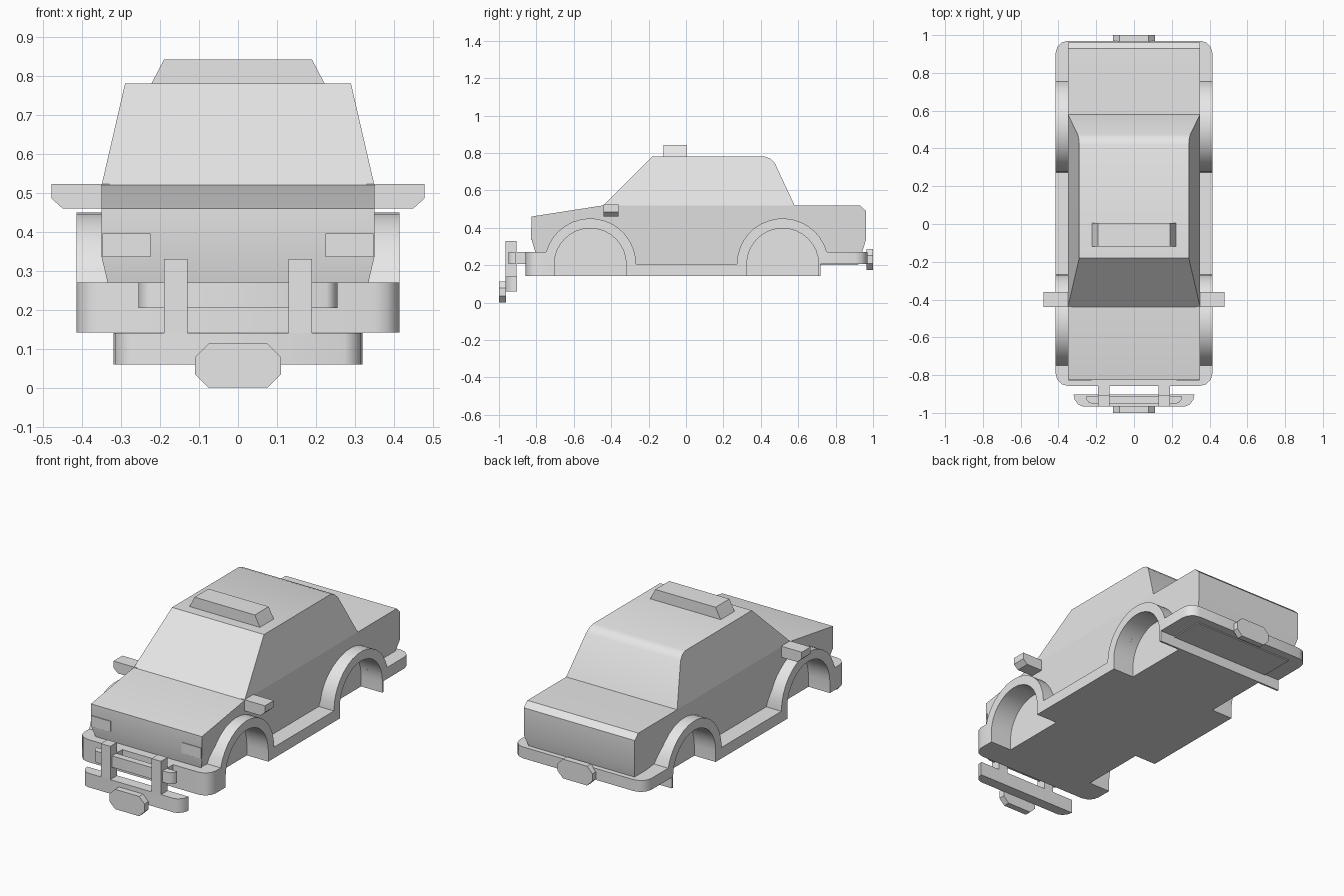
import bpy, bmesh, math

if "Cube" in bpy.data.objects:
    bpy.data.objects.remove(bpy.data.objects["Cube"])

grey = bpy.data.materials.new("light_grey")
grey.diffuse_color = (0.8, 0.8, 0.8, 1)
grey.use_nodes = True
grey.node_tree.nodes["Principled BSDF"].inputs["Base Color"].default_value = grey.diffuse_color


def finish(bm, name):
    """Turn a bmesh into a named object in the single colour."""
    bmesh.ops.recalc_face_normals(bm, faces=bm.faces)
    me = bpy.data.meshes.new(name)
    bm.to_mesh(me)
    bm.free()
    me.materials.append(grey)
    ob = bpy.data.objects.new(name, me)
    bpy.context.collection.objects.link(ob)
    return ob


def extrude(points, lo, hi, place):
    """Prism from a 2D profile; place(a, b, t) maps it into space."""
    bm = bmesh.new()
    ends = [[bm.verts.new(place(a, b, t)) for a, b in points] for t in (lo, hi)]
    bm.faces.new(ends[0])
    bm.faces.new(ends[1][::-1])
    n = len(points)
    for i in range(n):
        j = (i + 1) % n
        bm.faces.new((ends[0][i], ends[1][i], ends[1][j], ends[0][j]))
    return bm


def side(a, b, t):      # profile in y, z extruded along x
    return (t, a, b)


def front(a, b, t):     # profile in x, z extruded along y
    return (a, t, b)


def plan(a, b, t):      # profile in x, y extruded along z
    return (a, b, t)


def box(name, x0, x1, y0, y1, z0, z1):
    return finish(extrude([(x0, y0), (x1, y0), (x1, y1), (x0, y1)], z0, z1, plan), name)


def arc(cy, cz, r, a0, a1, n=16):
    return [(cy + r * math.cos(math.radians(a0 + (a1 - a0) * i / n)),
             cz + r * math.sin(math.radians(a0 + (a1 - a0) * i / n))) for i in range(n + 1)]


def smooth(ob, deg=32):
    bpy.ops.object.select_all(action='DESELECT')
    ob.select_set(True)
    bpy.context.view_layer.objects.active = ob
    bpy.ops.object.shade_smooth_by_angle(angle=math.radians(deg))


WHEELS = (-0.512, 0.517)
AXLE = 0.205

# Lower body: tapers inward below the crease line
body_profile = [(-0.785, 0.2), (-0.825, 0.335), (-0.825, 0.46), (-0.44, 0.52),
                (0.93, 0.52), (0.962, 0.49), (0.962, 0.335), (0.92, 0.2)]
body = finish(extrude(body_profile, -1, 1,
                      lambda a, b, t: (t * (0.318 if b < 0.3 else 0.35), a, b)), "body")

# Cabin: sides lean inward with height
cabin_profile = [(-0.44, 0.52), (-0.18, 0.78), (0.42, 0.78), (0.45, 0.77), (0.475, 0.745), (0.58, 0.52)]
cabin = finish(extrude(cabin_profile, -1, 1,
                       lambda a, b, t: (t * (0.35 - (b - 0.52) * 0.231), a, b)), "cabin")
smooth(cabin, 35)

# Skirt: bumpers, wheel-arch flares and sills in one profile
cut = math.degrees(math.asin((0.27 - AXLE) / 0.245))
skirt_profile = ([(-0.857, 0.142), (-0.857, 0.27)]
                 + arc(WHEELS[0], AXLE, 0.245, 180 - cut, 0)
                 + arc(WHEELS[1], AXLE, 0.245, 180, cut)
                 + [(0.97, 0.27), (0.97, 0.205), (0.72, 0.205), (0.72, 0.142)])
bm = extrude(skirt_profile, -0.415, 0.415, side)
bm.normal_update()
corners = [e for e in bm.edges
           if abs(e.verts[0].co.z - e.verts[1].co.z) > 0.05
           and min(abs(v.co.y) for v in e.verts) > 0.85
           and e.verts[0].co.x == e.verts[1].co.x]
bmesh.ops.bevel(bm, geom=corners, offset=0.065, segments=3, profile=0.5, affect='EDGES')
skirt = finish(bm, "bumpers_and_arches")

# Wheel wells cut from body and skirt
for cy in WHEELS:
    for s in (-1, 1):
        pts = [(cy + 0.192, 0.0)] + arc(cy, AXLE, 0.192, 0, 180) + [(cy - 0.192, 0.0)]
        well = finish(extrude(pts, s * 0.28, s * 0.6, side), "well_cutter")
        well.hide_render = True
        for ob in (body, skirt):
            mod = ob.modifiers.new("well", 'BOOLEAN')
            mod.operation = 'DIFFERENCE'
            mod.solver = 'EXACT'
            mod.object = well
            bpy.context.view_layer.objects.active = ob
            bpy.ops.object.modifier_apply(modifier=mod.name)
        bpy.data.objects.remove(well)
smooth(skirt)
smooth(body, 20)

# Roof light
finish(extrude([(-0.225, 0.775), (0.225, 0.775), (0.19, 0.842), (-0.19, 0.842)],
               -0.12, 0.005, front), "roof_light")

# Parts on both sides
for s, tag in ((-1, "left"), (1, "right")):
    mirror = [(0.33, 0.46), (0.45, 0.46), (0.478, 0.485), (0.478, 0.523), (0.33, 0.523)]
    finish(extrude([(s * x, z) for x, z in mirror], -0.44, -0.36, front), "mirror_" + tag)
    box("headlight_" + tag, s * 0.225, s * 0.348, -0.829, -0.82, 0.335, 0.395)
    box("bull_bar_upright_" + tag, s * 0.13, s * 0.19, -0.965, -0.907, 0.14, 0.33)
    box("bull_bar_mount_" + tag, s * 0.13, s * 0.19, -0.91, -0.84, 0.205, 0.27)


# Horizontal bars with rounded front corners
def rail(name, w, y0, y1, z0, z1):
    d = y1 - y0
    half = [(w, y1), (w - d * 0.1, y0 + d * 0.55), (w - d * 0.4, y0 + d * 0.15), (w - d * 0.75, y0)]
    pts = half + [(-x, y) for x, y in reversed(half)]
    smooth(finish(extrude(pts, z0, z1, plan), name), 40)


rail("bull_bar_lower_rail", 0.32, -0.965, -0.903, 0.06, 0.14)
rail("bull_bar_cross_rail", 0.255, -0.95, -0.912, 0.205, 0.27)


# Blank eight-sided plates front and rear
def plate(name, y0, y1, z0, z1):
    w, c = 0.11, 0.034
    pts = [(-w + c, z0), (w - c, z0), (w, z0 + c), (w, z1 - c),
           (w - c, z1), (-w + c, z1), (-w, z1 - c), (-w, z0 + c)]
    finish(extrude(pts, y0, y1, front), name)


plate("front_plate", -1.0, -0.963, 0.0, 0.113)
plate("rear_plate", 0.965, 1.0, 0.175, 0.285)
